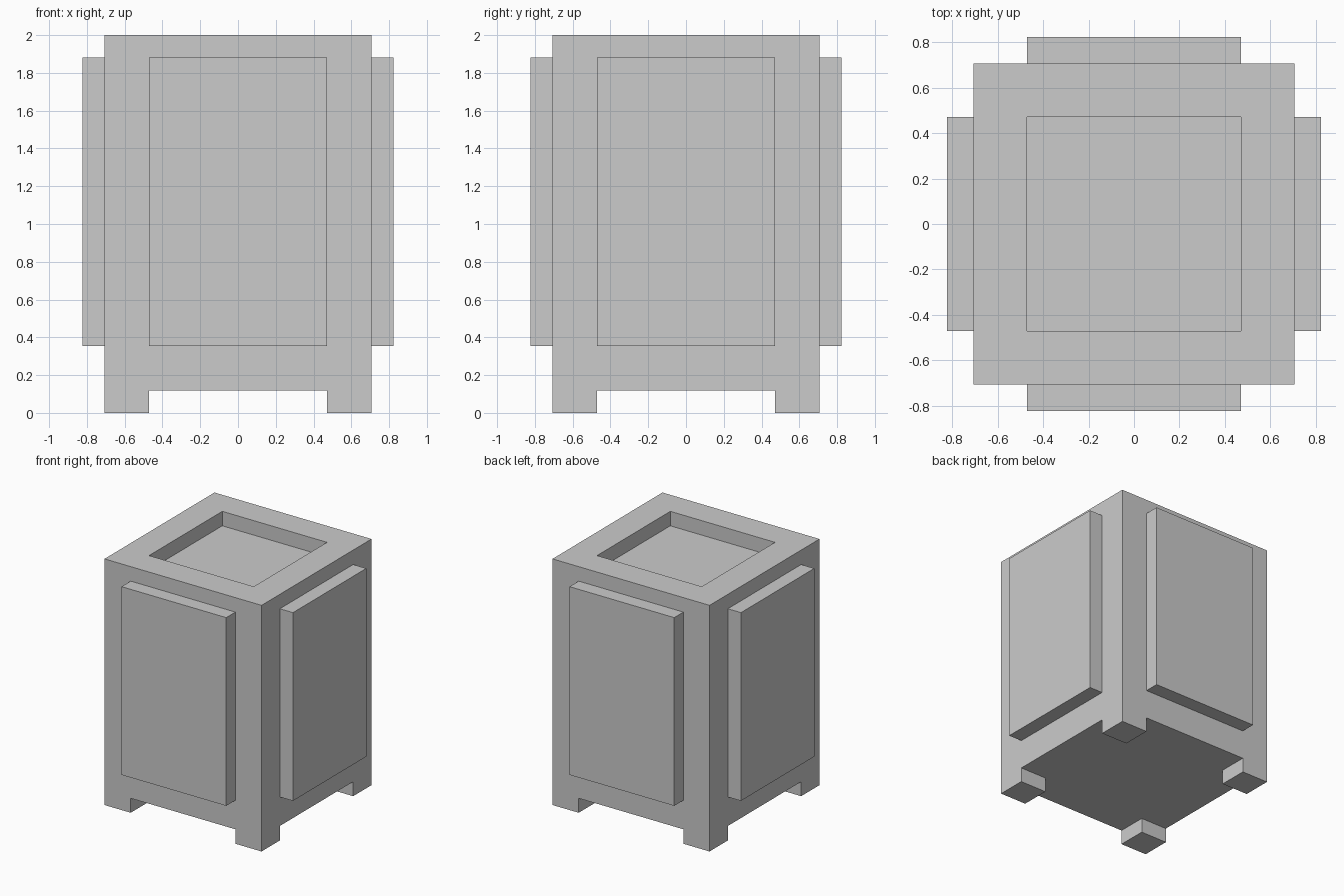
import bpy, bmesh
from mathutils import Vector, Matrix

if "Cube" in bpy.data.objects:
    bpy.data.objects.remove(bpy.data.objects["Cube"])

U = 2 / 17                     # design module: the crate is 17 modules tall
bm = bmesh.new()

# Body block: 12 x 12 modules, from z = 1 to z = 17
bmesh.ops.create_cube(bm, size=1, matrix=Matrix.Translation((0, 0, 9)) @ Matrix.Diagonal((12, 12, 16, 1)))

# Cut lines that outline the panels, recess and feet
for axis, cuts in enumerate(((-4, 4), (-4, 4), (3, 16))):
    for c in cuts:
        normal = Vector((0, 0, 0))
        normal[axis] = 1
        bmesh.ops.bisect_plane(bm, geom=bm.verts[:] + bm.edges[:] + bm.faces[:],
                               plane_co=normal * c, plane_no=normal)
bm.normal_update()


def extrude(test, distance):
    """Push every face whose centre and normal pass the test along its normal."""
    faces = [f for f in bm.faces if test(f.calc_center_median(), f.normal)]
    for f in bmesh.ops.extrude_discrete_faces(bm, faces=faces)["faces"]:
        bmesh.ops.translate(bm, verts=f.verts[:], vec=f.normal * distance)
    bmesh.ops.remove_doubles(bm, verts=bm.verts[:], dist=1e-4)
    bm.normal_update()


# Raised side panels
extrude(lambda c, n: abs(n.z) < 0.5 and min(abs(c.x), abs(c.y)) < 1 and 3 < c.z < 16, 1)
# Sunken top
extrude(lambda c, n: n.z > 0.5 and c.z > 16.5 and max(abs(c.x), abs(c.y)) < 1, -1)
# Corner feet
extrude(lambda c, n: n.z < -0.5 and c.z < 1.5 and min(abs(c.x), abs(c.y)) > 4, 1)

bmesh.ops.scale(bm, vec=(U, U, U), verts=bm.verts[:])
bmesh.ops.recalc_face_normals(bm, faces=bm.faces[:])

mesh = bpy.data.meshes.new("panelled_crate")
bm.to_mesh(mesh)
bm.free()
bpy.context.collection.objects.link(bpy.data.objects.new("panelled_crate", mesh))
